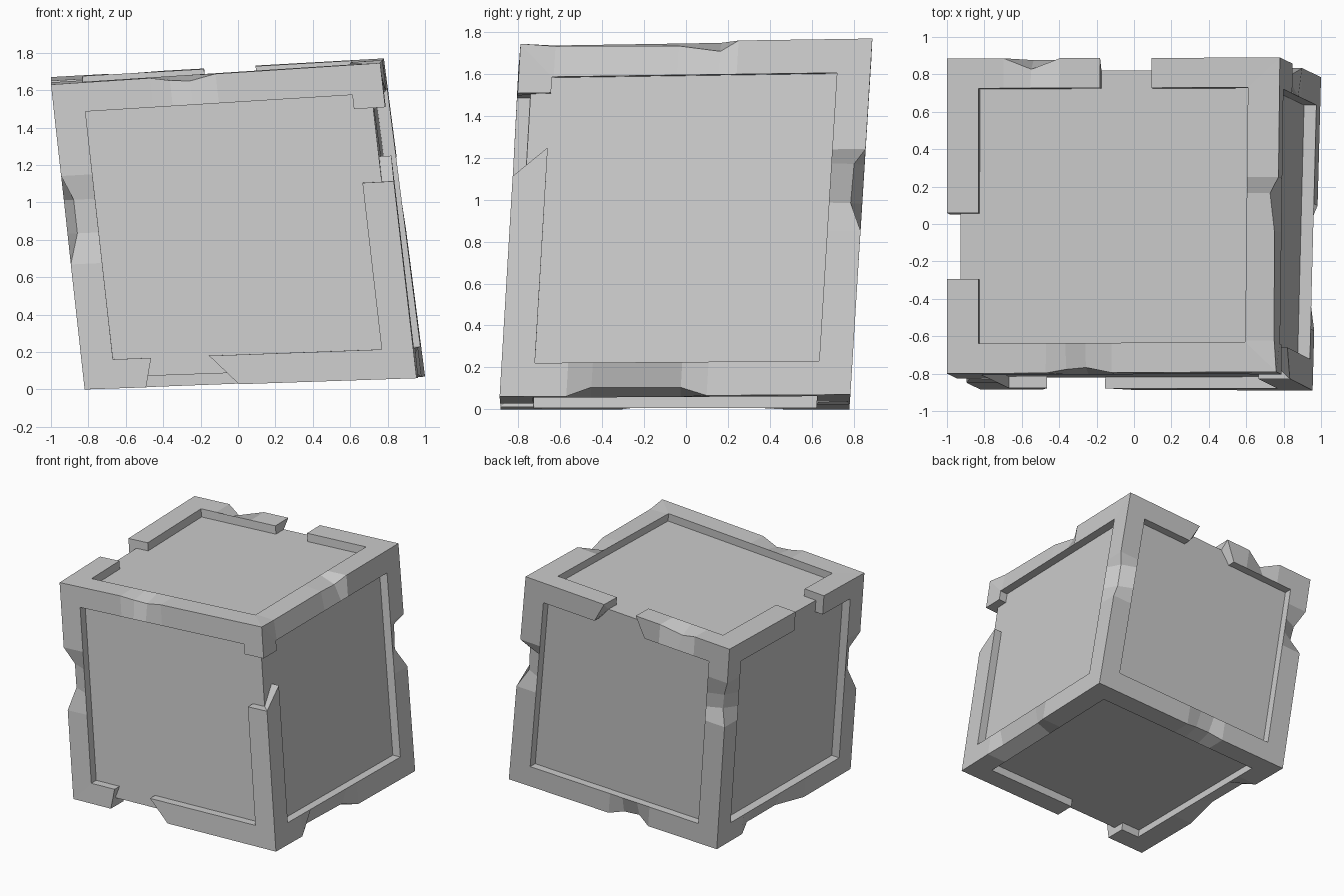
import bpy, bmesh
from mathutils import Vector

if "Cube" in bpy.data.objects:
    bpy.data.objects.remove(bpy.data.objects["Cube"])

W, D = 0.095, 0.037   # frame width and raised height, as fractions of the cube

# Leaning block corners, indexed by (x side, y side, z side)
CORNER = {
    (0, 0, 0): (-0.82, -0.885, 0.0), (1, 0, 0): (0.955, -0.89, 0.06),
    (0, 1, 0): (-0.815, 0.78, 0.0), (1, 1, 0): (1.0, 0.785, 0.07),
    (0, 0, 1): (-1.0, -0.80, 1.63), (1, 0, 1): (0.76, -0.79, 1.745),
    (0, 1, 1): (-1.0, 0.885, 1.67), (1, 1, 1): (0.78, 0.89, 1.77),
}


def warp(p):
    """Map unit cube coordinates into the leaning block."""
    out = Vector((0, 0, 0))
    for key, co in CORNER.items():
        f = 1.0
        for k, t in zip(key, p):
            f *= t if k else 1 - t
        out += f * Vector(co)
    return out


def finish(bm, name):
    bmesh.ops.remove_doubles(bm, verts=bm.verts[:], dist=1e-4)
    bmesh.ops.recalc_face_normals(bm, faces=bm.faces[:])
    mesh = bpy.data.meshes.new(name)
    bm.to_mesh(mesh)
    bm.free()
    obj = bpy.data.objects.new(name, mesh)
    bpy.context.collection.objects.link(obj)
    return obj


def clamp(t, m):
    return min(max(t, m), 1 - m)


def bar(bm, axis, others, sides, run):
    """L-section bar along one cube edge; run = stations (t, chip depth, end slant)."""
    rings = []
    for t, chip, slant in run:
        section = [
            (clamp(t, W), W, D), (clamp(t, W), W, 0), (t, chip, chip),
            (clamp(t + slant, W), 0, W), (clamp(t + slant, W), D, W),
            (clamp(t, D), D, D),
        ]
        ring = []
        for along, p, q in section:
            co = [0, 0, 0]
            co[axis] = along
            for ax, side, depth in zip(others, sides, (p, q)):
                co[ax] = 1 - depth if side else depth
            ring.append(bm.verts.new(warp(co)))
        rings.append(ring)
    for a, b in zip(rings, rings[1:]):
        for i in range(6):
            j = (i + 1) % 6
            bm.faces.new((a[i], a[j], b[j], b[i]))
    # Broken ends are capped, mitred corners stay open and get welded
    for ring, (t, _, _) in ((rings[0], run[0]), (rings[-1], run[-1])):
        if 0 < t < 1:
            bm.faces.new((ring[0], ring[1], ring[2], ring[5]))
            bm.faces.new((ring[5], ring[2], ring[3], ring[4]))


S, E = (0, 0, 0), (1, 0, 0)


def chipped(*stations):
    return [[S] + [(t, c, 0) for t, c in stations] + [E]]


# Wear on each edge: key = (axis, side of first other axis, side of second)
DAMAGE = {
    # along x: (y side, z side)
    (0, 0, 1): chipped((.30, 0), (.36, .012), (.42, .018), (.50, 0)),
    (0, 1, 1): [[S, (.17, 0, 0), (.25, .033, 0), (.34, 0, 0), (.46, 0, -.05)],
                [(.615, 0, .04), E]],
    (0, 0, 0): [[S, (.185, 0, .025)], [(.465, 0, -.08), E]],
    (0, 1, 0): chipped((.33, 0), (.39, .025), (.46, .02), (.52, 0)),
    # along y: (x side, z side)
    (1, 1, 1): chipped((.10, .008), (.45, .012), (.57, .028), (.62, 0)),
    (1, 0, 1): [[S, (.30, 0, 0)], [(.51, 0, 0), E]],
    (1, 1, 0): chipped((.19, 0), (.26, .026), (.515, .024), (.59, 0)),
    (1, 0, 0): chipped((.35, 0), (.53, .024), (.74, .024), (.81, 0)),
    # along z: (x side, y side)
    (2, 0, 0): chipped((.70, 0), (.62, .03), (.51, .03), (.41, 0)),
    (2, 1, 0): [[S, (.625, 0, .08)], [(.86, 0, 0), E]],
    (2, 1, 1): chipped((.46, 0), (.54, .033), (.65, .03), (.69, 0)),
    (2, 0, 1): chipped((.61, 0), (.68, .035), (.75, .03), (.83, 0)),
}
OTHERS = {0: (1, 2), 1: (0, 2), 2: (0, 1)}

# Inner block
bm = bmesh.new()
bmesh.ops.create_cube(bm, size=1 - 2 * D)
for v in bm.verts:
    v.co = warp(v.co + Vector((.5, .5, .5)))
finish(bm, "inner_block")

# Broken raised frame along all twelve edges
bm = bmesh.new()
for (axis, s1, s2), runs in DAMAGE.items():
    for run in runs:
        bar(bm, axis, OTHERS[axis], (s1, s2), sorted(run))
finish(bm, "cracked_frame")
